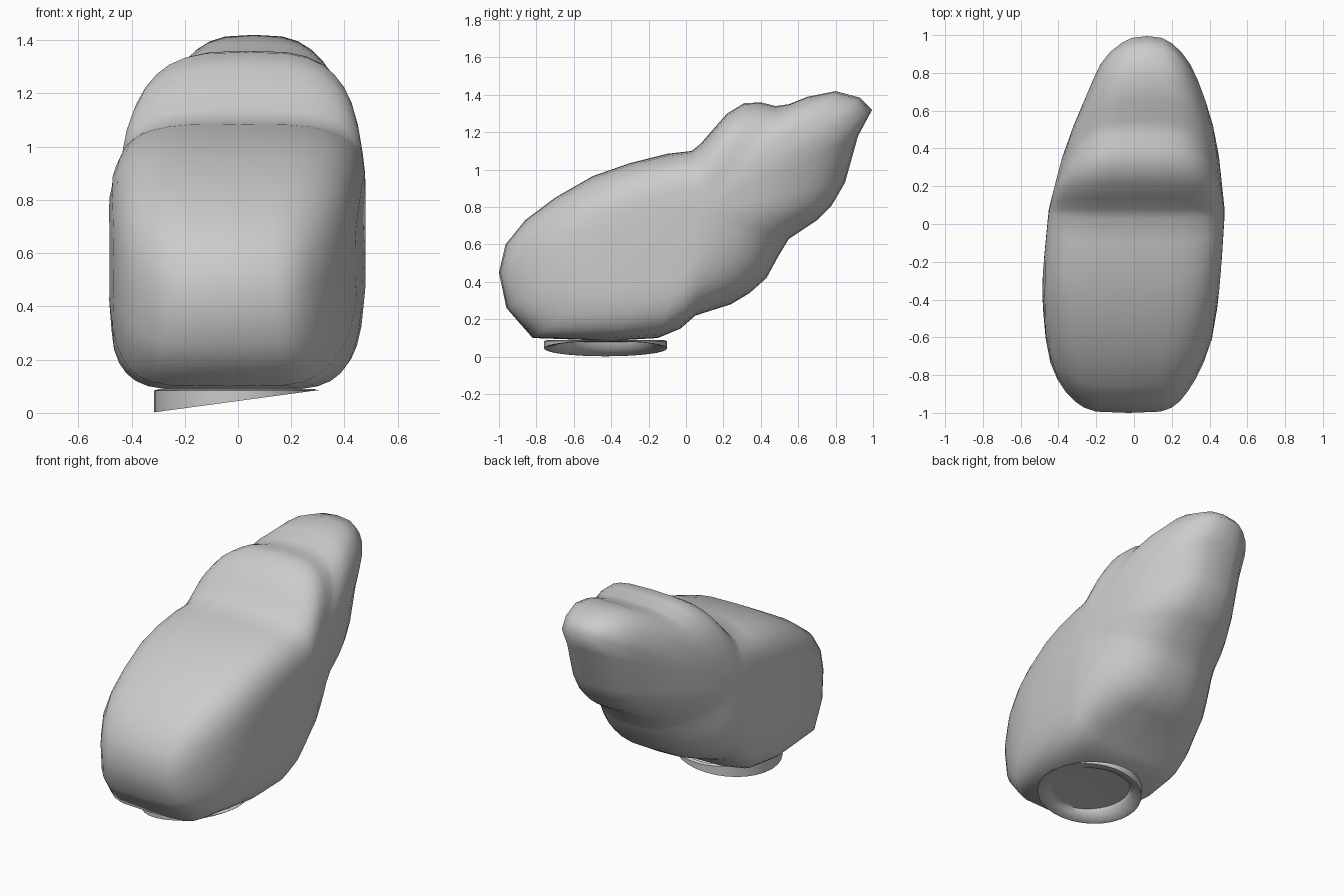
import bpy, bmesh, math
from mathutils import Vector

if "Cube" in bpy.data.objects:
    bpy.data.objects.remove(bpy.data.objects["Cube"])

grey = bpy.data.materials.new("grey")
grey.use_nodes = True
grey.diffuse_color = (.6, .6, .6, 1)
grey.node_tree.nodes["Principled BSDF"].inputs["Base Color"].default_value = (.6, .6, .6, 1)


def finish(name, bm, angle):
    bmesh.ops.recalc_face_normals(bm, faces=bm.faces)
    mesh = bpy.data.meshes.new(name)
    bm.to_mesh(mesh)
    bm.free()
    mesh.materials.append(grey)
    ob = bpy.data.objects.new(name, mesh)
    bpy.context.collection.objects.link(ob)
    bpy.ops.object.select_all(action='DESELECT')
    ob.select_set(True)
    bpy.context.view_layer.objects.active = ob
    bpy.ops.object.shade_smooth_by_angle(angle=math.radians(angle))


def bridge(bm, a, b):
    for i in range(len(a)):
        j = (i + 1) % len(a)
        bm.faces.new((a[i], a[j], b[j], b[i]))


def lerp_table(table, y):
    for (y0, *a), (y1, *b) in zip(table, table[1:]):
        if y <= y1:
            t = max(0, (y - y0) / (y1 - y0))
            return [p + (q - p) * t for p, q in zip(a, b)]
    return table[-1][1:]


# Side outline of the body (y, z)
OUTLINE = [(-1, .45), (-.965, .6), (-.86, .73), (-.7, .85), (-.5, .965), (-.3, 1.035),
           (-.1, 1.085), (.03, 1.1), (.08, 1.14), (.14, 1.21), (.22, 1.3), (.31, 1.355),
           (.4, 1.36), (.48, 1.34), (.55, 1.35), (.65, 1.39), (.8, 1.42), (.93, 1.385),
           (.995, 1.32), (.92, 1.18), (.85, .93), (.78, .81), (.7, .73), (.55, .63),
           (.49, .53), (.43, .42), (.34, .34), (.24, .28), (.05, .22), (-.03, .15),
           (-.15, .1), (-.4, .085), (-.82, .1), (-.96, .26)]
# Along y: centre offset in x, half width
WIDTHS = [(-1, -.03, .35), (-.88, -.04, .39), (-.77, -.04, .425), (-.6, -.027, .452),
          (-.3, -.015, .475), (.05, .013, .47), (.2, .02, .445), (.35, .035, .42),
          (.53, .05, .383), (.7, .06, .343), (.89, .06, .315), (1, .07, .25)]
POLE = Vector((.08, .78))
BASE_DIR = Vector((-.48, -.88))
BELLY_DIR = Vector((.71, -.71))
STEPS = 18


def boxiness(point):
    """Squarer cross-section towards the base, rounder at the belly."""
    d = (Vector(point) - POLE).normalized()
    return (3.6 - .6 * point[0] + 1.8 * max(0, d.dot(BASE_DIR)) ** 3
            - .8 * max(0, d.dot(BELLY_DIR)) ** 2)


# Body: outline rings shrinking towards a pole on each side
bm = bmesh.new()
rings = []
for k in range(1, STEPS):
    t = math.pi * k / STEPS
    ring = []
    for point in OUTLINE:
        n = boxiness(point)
        s = math.sin(t) ** (2 / n)
        f = math.copysign(abs(math.cos(t)) ** (2 / n), math.cos(t))
        y, z = POLE + (Vector(point) - POLE) * s
        centre, half = lerp_table(WIDTHS, y)
        ring.append(bm.verts.new((centre + half * f, y, z)))
    rings.append(ring)
for a, b in zip(rings, rings[1:]):
    bridge(bm, a, b)
centre, half = lerp_table(WIDTHS, POLE.x)
for ring, side in ((rings[0], 1), (rings[-1], -1)):
    tip = bm.verts.new((centre + side * half, POLE.x, POLE.y))
    for i in range(len(ring)):
        bm.faces.new((ring[i], ring[(i + 1) % len(ring)], tip))
finish("body", bm, 80)

# Base collar: slanted thin rim, dished inside, closed by a flat seat
CX, CY, SIDES = -.005, -.43, 32
bm = bmesh.new()


def collar_ring(radius, base, slope):
    ring = []
    for i in range(SIDES):
        a = 2 * math.pi * i / SIDES
        x = radius * math.cos(a)
        y = 1.06 * radius * math.sin(a)
        ring.append(bm.verts.new((CX + x, CY + y, base + slope * x)))
    return ring


loops = [collar_ring(*p) for p in ((.29, .09, 0), (.31, .084, 0), (.31, .044, .135),
                                   (.3, .044, .135), (.25, .062, .08), (.24, .08, .01),
                                   (.21, .082, 0))]
for a, b in zip(loops, loops[1:]):
    bridge(bm, a, b)
bm.faces.new(loops[-1])
finish("base_collar", bm, 60)
